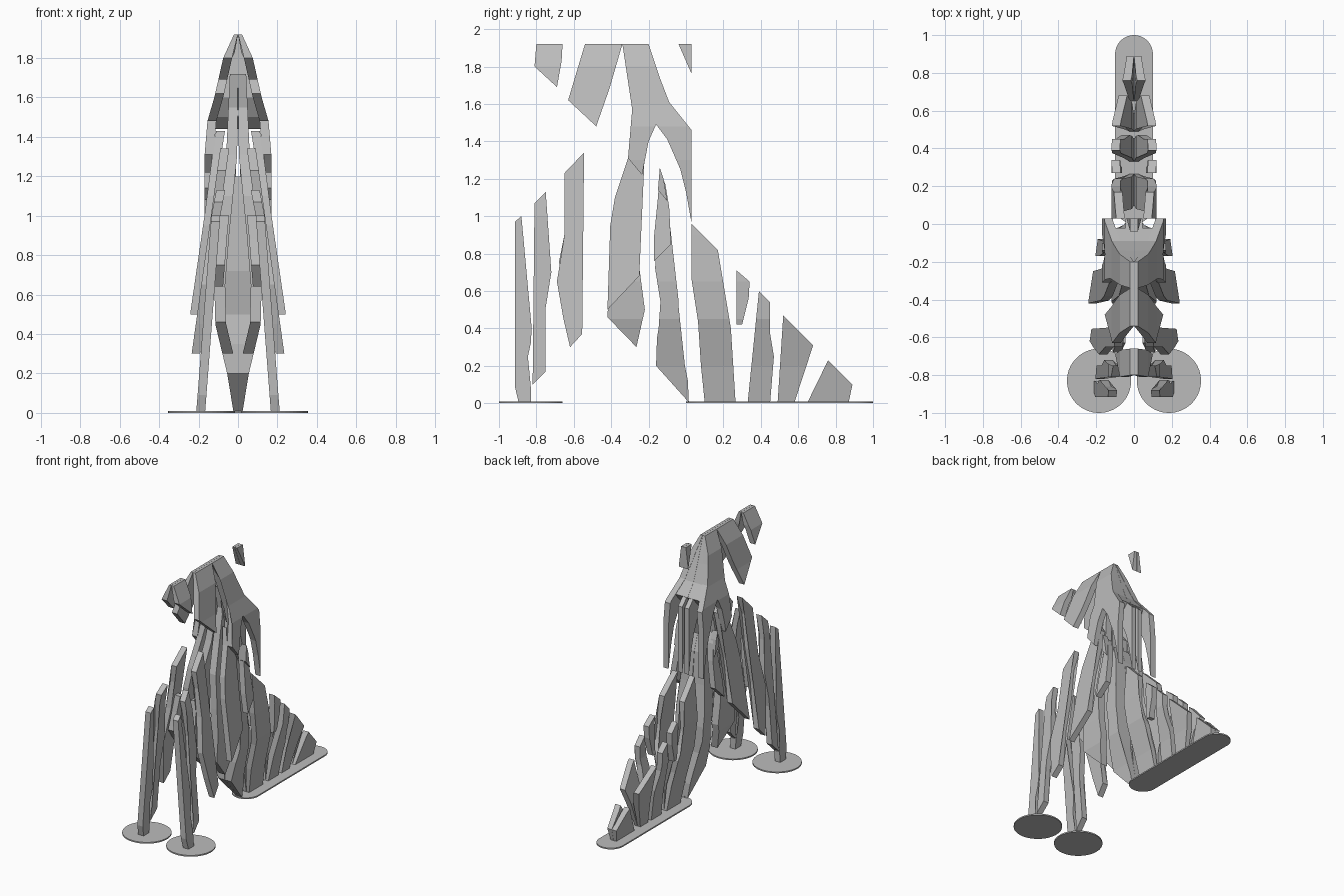
import bpy, bmesh, math

if "Cube" in bpy.data.objects:
    bpy.data.objects.remove(bpy.data.objects["Cube"], do_unlink=True)

grey = bpy.data.materials.new("warm_grey")
grey.use_nodes = True
grey.diffuse_color = (0.5, 0.5, 0.5, 1)
grey.node_tree.nodes["Principled BSDF"].inputs["Base Color"].default_value = (0.5, 0.5, 0.5, 1)

# Outer half-width at each height, for the overlapping layers
ROOF = [(.9, .17), (1.3, .17), (1.48, .155), (1.6, .12), (1.8, .075), (1.92, .02)]
PEAK = [(1.76, .04), (1.92, .02)]
FRONT = [(0, .212), (1, .135), (1.13, .11)]
LEG = [(.3, .235), (1.34, .09)]
MIDDLE = [(.52, .24), (1, .17), (1.31, .13), (1.5, .1)]
KEEL = [(0, .022), (.2, .055), (.45, .115), (.65, .12), (.9, .1), (1.3, .06), (1.75, .04)]
CORE = [(.9, .045), (1.5, .045)]


def half_width(layer, z):
    z = min(max(z, layer[0][0]), layer[-1][0])
    for (z0, x0), (z1, x1) in zip(layer, layer[1:]):
        if z <= z1:
            return x0 + (x1 - x0) * (z - z0) / (z1 - z0)


def finish(name, bm):
    bmesh.ops.recalc_face_normals(bm, faces=bm.faces)
    mesh = bpy.data.meshes.new(name)
    bm.to_mesh(mesh)
    bm.free()
    mesh.materials.append(grey)
    obj = bpy.data.objects.new(name, mesh)
    bpy.context.collection.objects.link(obj)
    return obj


def slab(name, layer, profile, thick=.045):
    """Side profile (y, z) cut at the bends of its layer, thickened and mirrored."""
    bm = bmesh.new()
    face = bm.faces.new([bm.verts.new((1, y, z)) for y, z in profile])
    bmesh.ops.triangulate(bm, faces=[face], ngon_method='EAR_CLIP')
    for z, _ in layer:
        bmesh.ops.bisect_plane(bm, geom=bm.verts[:] + bm.edges[:] + bm.faces[:],
                               plane_co=(0, 0, z), plane_no=(0, 0, 1))
    outer = bm.verts[:]
    new = bmesh.ops.extrude_face_region(bm, geom=bm.faces[:], use_keep_orig=True)["geom"]
    inner = [v for v in new if isinstance(v, bmesh.types.BMVert)]
    for v in outer:
        v.co.x = half_width(layer, v.co.z)
    for v in inner:
        v.co.x = max(half_width(layer, v.co.z) - thick, .0005)
    obj = finish(name, bm)
    obj.modifiers.new("Mirror", 'MIRROR').use_mirror_merge = False


def pad(name, x, y0, y1, r):
    """Thin floor plate with round ends."""
    bm = bmesh.new()
    n = 24
    ring = []
    for i in range(2 * n):
        a = math.pi * (i + .5) / n
        ring.append(bm.verts.new((x + r * math.cos(a), (y1 if i < n else y0) + r * math.sin(a), 0)))
    face = bm.faces.new(ring)
    new = bmesh.ops.extrude_face_region(bm, geom=[face], use_keep_orig=True)["geom"]
    for v in new:
        if isinstance(v, bmesh.types.BMVert):
            v.co.z = .01
    finish(name, bm)


# Floor plates
for side, x in (("left", .185), ("right", -.185)):
    pad("front_plate_" + side, x, -.83, -.83, .17)
pad("rear_plate", 0, .1, .9, .1)

# Upper layer: peaked slabs around the top
slab("front_peak", ROOF, [(-.8, 1.92), (-.66, 1.92), (-.665, 1.83), (-.69, 1.69), (-.81, 1.8)])
slab("head_slab", ROOF, [(-.54, 1.92), (-.34, 1.92), (-.41, 1.68), (-.48, 1.48), (-.63, 1.62)])
slab("body_arch", ROOF, [
    (-.34, 1.92), (-.2, 1.92), (-.14, 1.74), (-.09, 1.61), (.03, 1.46), (.03, .96),
    (0, 1.13), (-.03, 1.25), (-.1, 1.41), (-.16, 1.49), (-.2, 1.4), (-.235, 1.22),
    (-.31, 1.31), (-.25, 1.57), (-.24, 1.65), (-.27, 1.78)])
slab("rear_peak", PEAK, [(-.04, 1.92), (.03, 1.92), (.03, 1.76)], .1)
slab("inner_strip_upper", ROOF, [(-.14, 1.26), (-.12, 1.2), (-.1, 1.08), (-.15, 1.14)])

# Solid saddle closing the back of the arch, with two strips hanging from it
slab("body_saddle", ROOF, [
    (-.2, 1.91), (-.14, 1.735), (-.09, 1.605), (-.02, 1.515), (-.09, 1.44), (-.16, 1.5), (-.22, 1.6)], .16)
slab("rear_inner_strip", CORE, [
    (-.05, 1.54), (.03, 1.46), (.03, .96), (0, 1.13), (-.03, 1.25), (-.1, 1.41)], .035)

# Splayed front legs
slab("front_leg", FRONT, [
    (-.915, .97), (-.88, 1), (-.87, .85), (-.86, .6), (-.825, .4), (-.83, .32),
    (-.88, .09), (-.83, .09), (-.83, .005), (-.895, .005), (-.915, .09)])
slab("second_leg", FRONT, [
    (-.81, 1.07), (-.75, 1.13), (-.75, .95), (-.72, .7), (-.76, .45), (-.75, .17),
    (-.82, .1), (-.79, .3), (-.79, .55), (-.78, .8)])
slab("third_leg", LEG, [
    (-.65, 1.23), (-.545, 1.34), (-.58, 1.2), (-.565, .95), (-.58, .7), (-.555, .37),
    (-.62, .3), (-.655, .45), (-.69, .65), (-.65, .9), (-.635, 1.1)])

# Middle layer under the arch
slab("body_leg", MIDDLE, [
    (-.28, 1.43), (-.22, 1.35), (-.235, 1.22), (-.27, 1), (-.27, .9), (-.25, .68),
    (-.42, .5), (-.405, .95), (-.38, 1.1), (-.31, 1.31)])
slab("inner_strip_middle", MIDDLE, [
    (-.14, 1.24), (-.11, 1.17), (-.09, 1.05), (-.08, .85), (-.17, .76), (-.17, .9), (-.15, 1.1)])

# Keel layer: slabs closing towards the centre line at the floor
slab("body_keel", KEEL, [
    (-.28, 1.72), (-.24, 1.7), (-.24, 1.3), (-.27, 1), (-.27, .88), (-.22, .5),
    (-.265, .3), (-.42, .46), (-.4, .85), (-.38, 1.1), (-.31, 1.31), (-.25, 1.55)], .055)
slab("inner_strip_keel", KEEL, [
    (-.14, 1.2), (-.1, 1.08), (-.08, .85), (-.04, .55), (-.035, .35), (.01, .12),
    (.015, .005), (-.16, .2), (-.155, .35), (-.13, .5), (-.165, .72), (-.15, 1.08)], .13)
slab("third_leg_keel", KEEL, [
    (-.63, 1), (-.59, 1), (-.585, .85), (-.6, .64), (-.68, .75), (-.65, .88)])
slab("rear_keel_tall", KEEL, [
    (.03, .96), (.17, .82), (.175, .6), (.2, .5), (.24, .4), (.235, .3), (.265, .005),
    (.1, .005), (.08, .2), (.07, .4), (.03, .66)])
slab("rear_floating_strip", KEEL, [(.27, .71), (.34, .65), (.335, .56), (.3, .42), (.27, .42)])
slab("rear_keel_second", KEEL, [
    (.39, .6), (.45, .54), (.445, .4), (.47, .25), (.45, .005), (.33, .005), (.36, .3), (.37, .4)])
slab("rear_keel_third", KEEL, [(.52, .47), (.68, .31), (.58, .005), (.49, .005), (.53, .25)])
slab("rear_keel_last", KEEL, [(.76, .23), (.89, .1), (.87, .005), (.65, .005)])
